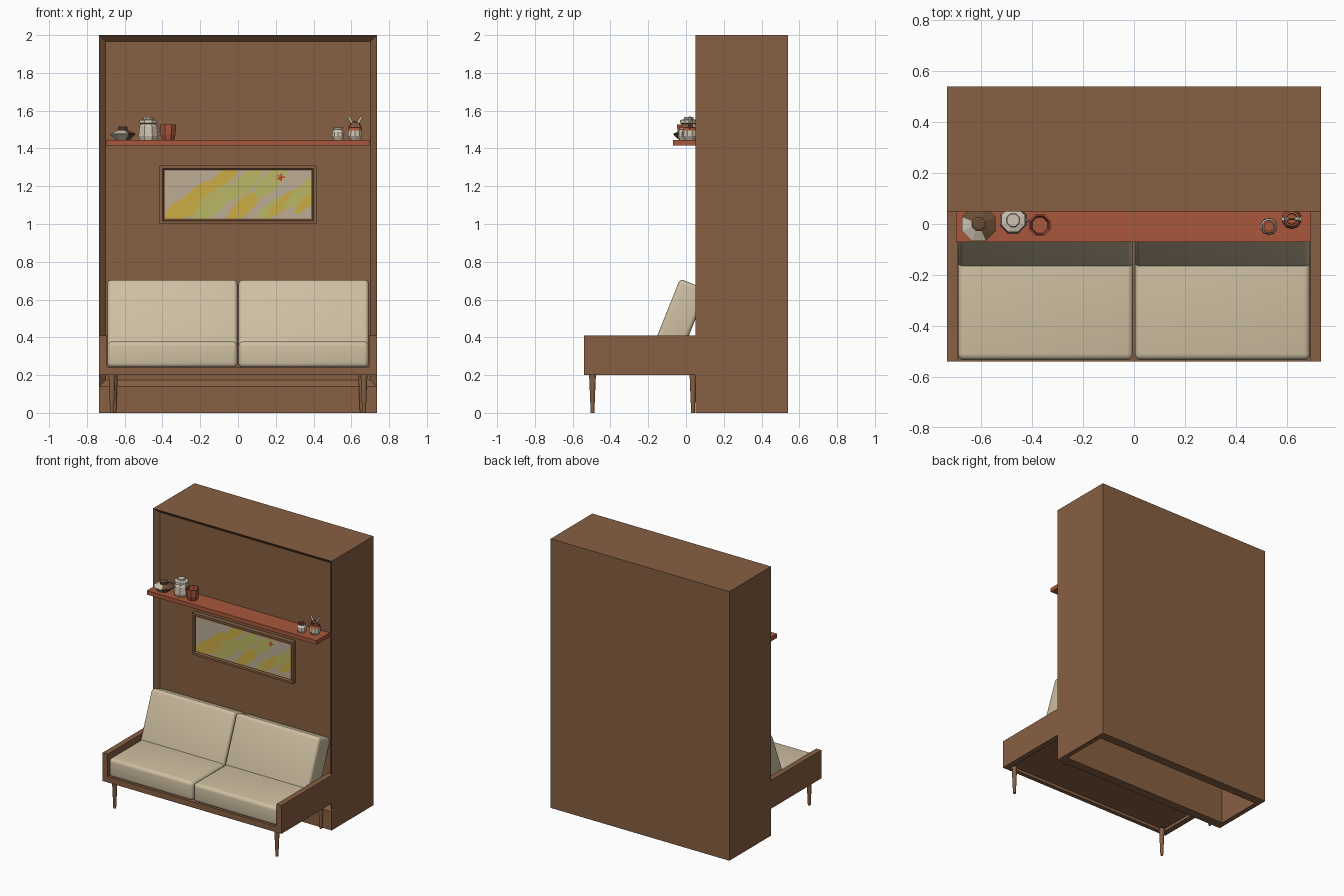
import bpy, bmesh, math
from mathutils import Matrix, Vector

if "Cube" in bpy.data.objects:
    bpy.data.objects.remove(bpy.data.objects["Cube"])


def material(name, rgb):
    m = bpy.data.materials.new(name)
    m.diffuse_color = (*rgb, 1)
    m.use_nodes = True
    m.node_tree.nodes["Principled BSDF"].inputs["Base Color"].default_value = m.diffuse_color
    return m


WOOD = material("walnut wood", (.243, .116, .055))
DARK = material("dark brown glaze", (.14, .075, .038))
FABRIC = material("beige fabric", (.62, .52, .36))
RUST = material("rust red", (.393, .095, .045))
CREAM = material("cream glaze", (.62, .55, .44))
CANVAS = material("canvas grey beige", (.507, .42, .307))
YELLOW = material("paint yellow", (.60, .42, .06))
GREEN = material("paint olive green", (.50, .47, .13))
RED = material("paint red", (.52, .04, .02))


def finish(name, bm, mats, smooth=False):
    bmesh.ops.recalc_face_normals(bm, faces=bm.faces)
    me = bpy.data.meshes.new(name)
    bm.to_mesh(me)
    bm.free()
    ob = bpy.data.objects.new(name, me)
    bpy.context.collection.objects.link(ob)
    for m in mats:
        me.materials.append(m)
    if smooth:
        bpy.ops.object.select_all(action='DESELECT')
        ob.select_set(True)
        bpy.context.view_layer.objects.active = ob
        bpy.ops.object.shade_smooth_by_angle(angle=math.radians(40))
    return ob


def cube_bm(x, y, z):
    bm = bmesh.new()
    bmesh.ops.create_cube(bm, size=1)
    for v in bm.verts:
        v.co = Vector((sum(x) / 2 + v.co.x * (x[1] - x[0]),
                       sum(y) / 2 + v.co.y * (y[1] - y[0]),
                       sum(z) / 2 + v.co.z * (z[1] - z[0])))
    return bm


def box(name, x, y, z, mat):
    return finish(name, cube_bm(x, y, z), [mat])


def cushion(name, x, y, z, tilt=0, radius=.025):
    bm = cube_bm(x, y, z)
    bmesh.ops.bevel(bm, geom=bm.edges[:], offset=radius, segments=4,
                    profile=.5, affect='EDGES')
    if tilt:  # lean back about the lower front edge
        bmesh.ops.rotate(bm, verts=bm.verts, cent=(0, y[0], z[0]),
                         matrix=Matrix.Rotation(-tilt, 3, 'X'))
    return finish(name, bm, [FABRIC], True)


def lathe(name, profile, sides, at, mats, rule=None):
    """Revolve (radius, height) points; rule picks a material from the face centre."""
    bm = bmesh.new()
    rings = []
    for r, z in profile:
        rings.append([bm.verts.new((r * math.cos(2 * math.pi * (i + .5) / sides),
                                    r * math.sin(2 * math.pi * (i + .5) / sides), z))
                      for i in range(sides)])
    for a, b in zip(rings, rings[1:]):
        for i in range(sides):
            j = (i + 1) % sides
            bm.faces.new((a[i], a[j], b[j], b[i]))
    bm.faces.new(rings[0])
    bm.faces.new(rings[-1])
    if rule:
        for f in bm.faces:
            f.material_index = rule(f.calc_center_median())
    bmesh.ops.translate(bm, verts=bm.verts, vec=at)
    return finish(name, bm, mats)


def tube(name, points, radius, mat):
    cu = bpy.data.curves.new(name, 'CURVE')
    cu.dimensions = '3D'
    cu.bevel_depth, cu.bevel_resolution, cu.use_fill_caps = radius, 1, True
    sp = cu.splines.new('POLY')
    sp.points.add(len(points) - 1)
    for p, co in zip(sp.points, points):
        p.co = (*co, 1)
    cu.materials.append(mat)
    bpy.context.collection.objects.link(bpy.data.objects.new(name, cu))


# cabinet: box with bevelled front recess and hollow open underside
bm = cube_bm((-.735, .735), (.05, .54), (0, 2))
bmesh.ops.bisect_plane(bm, geom=bm.verts[:] + bm.edges[:] + bm.faces[:],
                       plane_co=(0, 0, .14), plane_no=(0, 0, 1))
front = max((f for f in bm.faces if f.normal.y < -.9), key=lambda f: f.calc_area())
bmesh.ops.inset_region(bm, faces=[front], thickness=.047, depth=-.035)
under = next(f for f in bm.faces if f.normal.z < -.9 and f.calc_center_median().z < .01)
bmesh.ops.inset_region(bm, faces=[under], thickness=.05)
for v in under.verts:
    v.co.y = .295 + (v.co.y - .295) * .85
top = bmesh.ops.extrude_discrete_faces(bm, faces=[under])['faces'][0]
bmesh.ops.translate(bm, verts=top.verts, vec=(0, 0, 1.9))
finish("cabinet", bm, [WOOD])

# sofa frame
box("front_rail", (-.70, .70), (-.54, -.51), (.20, .243), WOOD)
box("seat_deck", (-.70, .70), (-.52, .06), (.222, .24), WOOD)
for s, side in ((-1, "left"), (1, "right")):
    box(side + "_arm", sorted((s * .693, s * .735)), (-.54, .07), (.20, .41), WOOD)
    x = sorted((s * .003, s * .692))
    cushion(side + "_seat_cushion", x, (-.535, -.06), (.24, .378))
    cushion(side + "_back_cushion", x, (-.178, -.022), (.345, .738), math.radians(21.8), .022)
    for y, cx, part in ((-.495, .667, "front"), (.037, .655, "back")):
        lathe(f"{side}_{part}_leg", [(.010, 0), (.019, .21)], 12, (s * cx, y, 0), [WOOD])

# shelf
box("shelf", (-.70, .695), (-.07, .085), (1.415, 1.445), RUST)

# picture frame: slab with stepped opening
bm = cube_bm((-.415, .415), (.052, .09), (1.0, 1.31))
face = next(f for f in bm.faces if f.normal.y < -.9)
bmesh.ops.inset_region(bm, faces=[face], thickness=.022)
bmesh.ops.inset_region(bm, faces=[face], thickness=.008, depth=-.014)
finish("picture_frame", bm, [WOOD])

# painting: fine grid coloured by slanted brush blobs (x, z, length, width, colour)
BLOBS = [(-.33, 1.06, .09, .045, 1), (-.22, 1.13, .13, .055, 1), (-.07, 1.25, .12, .035, 1),
         (-.13, 1.11, .13, .05, 2), (.03, 1.09, .12, .04, 1), (.03, 1.21, .12, .045, 2),
         (.17, 1.22, .11, .045, 2), (.17, 1.07, .10, .035, 2), (.24, 1.11, .10, .03, 1),
         (.34, 1.17, .13, .035, 2), (.37, 1.12, .10, .025, 1)]
bm = bmesh.new()
bmesh.ops.create_grid(bm, x_segments=96, y_segments=32, size=1)
for v in bm.verts:
    v.co = Vector((v.co.x * .387, .062, 1.155 + v.co.y * .127))
c, s = math.cos(.75), math.sin(.75)
for f in bm.faces:
    p = f.calc_center_median()
    for bx, bz, ln, wd, col in BLOBS:
        dx, dz = p.x - bx, p.z - bz
        if ((dx * c + dz * s) / ln) ** 2 + ((dz * c - dx * s) / wd) ** 2 < 1:
            f.material_index = col
    dx, dz = p.x - .225, p.z - 1.245
    if math.hypot(dx, dz) < .015 + .007 * math.cos(5 * math.atan2(dz, dx)):
        f.material_index = 3
finish("painting", bm, [CANVAS, YELLOW, GREEN, RED])

Z = 1.445
# lidded bowl, partly cream
lathe("lidded_bowl", [(.04, 0), (.072, .028), (.072, .034), (.03, .05), (.026, .052),
                      (.028, .068), (.02, .072)], 8, (-.61, 0, Z), [DARK, CREAM],
      lambda p: int(p.x + p.y < -.045))
# tea canister with lid, handle and spout
lathe("tea_canister", [(.05, 0), (.056, .02), (.05, .07), (.042, .085), (.052, .09),
                       (.05, .105), (.028, .11), (.026, .122)], 8, (-.475, .015, Z), [CREAM])
tube("canister_handle", [(-.43, .015, Z + .08), (-.412, .015, Z + .07),
                         (-.412, .015, Z + .03), (-.43, .015, Z + .02)], .005, CREAM)
# open mug
lathe("rust_mug", [(.034, 0), (.043, .03), (.046, .083), (.039, .083), (.032, .01)],
      8, (-.37, -.005, Z), [RUST])
# small pot with rust mouth
lathe("small_pot", [(.025, 0), (.034, .02), (.032, .042), (.022, .055), (.026, .065),
                    (.018, .065), (.018, .03)], 10, (.53, -.01, Z), [CREAM, RUST],
      lambda p: int(p.z > .064 or math.hypot(p.x, p.y) < .022 and p.z > .02))
# eared vase with rust shoulder and arched handle
lathe("eared_vase", [(.028, 0), (.040, .02), (.038, .05), (.03, .066), (.022, .068),
                     (.02, .03)], 10, (.62, .02, Z), [CREAM, RUST],
      lambda p: int(p.z > .055 or math.hypot(p.x, p.y) < .02 and p.z > .02))
tube("vase_handle", [(.62 + .033 * math.cos(a), .02, Z + .055 + .042 * math.sin(a))
                     for a in [math.pi * i / 8 for i in range(9)]], .004, RUST)
for s, side in ((-1, "left"), (1, "right")):
    tube(side + "_vase_ear", [(.62 + s * .016, .02, Z + .09), (.62 + s * .034, .02, Z + .122)],
         .008, CREAM)
